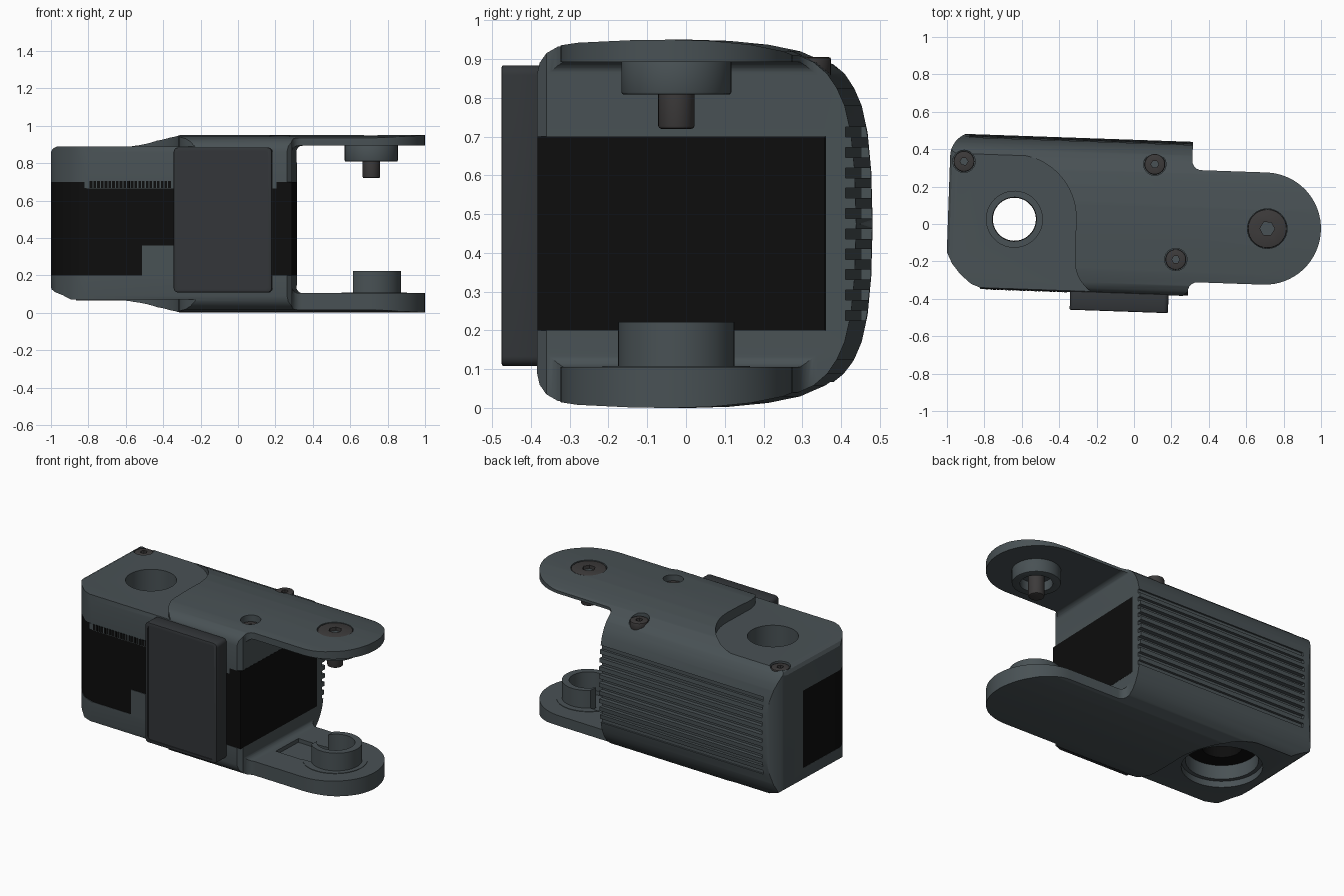
import bpy, bmesh, math

if "Cube" in bpy.data.objects:
    bpy.data.objects.remove(bpy.data.objects["Cube"])

TILT = math.radians(-2)


def material(name, r, g, b):
    m = bpy.data.materials.new(name)
    m.diffuse_color = (r, g, b, 1)
    m.use_nodes = True
    m.node_tree.nodes["Principled BSDF"].inputs["Base Color"].default_value = m.diffuse_color
    return m


SHELL = material("shell_grey", 0.066, 0.083, 0.09)
PANEL = material("panel_grey", 0.033, 0.037, 0.041)
BLACK = material("motor_black", 0.004, 0.004, 0.004)
STEEL = material("screw_steel", 0.046, 0.043, 0.043)


def arc(cx, cy, r, a0, a1, n=12):
    return [(cx + r * math.cos(math.radians(a0 + (a1 - a0) * i / n)),
             cy + r * math.sin(math.radians(a0 + (a1 - a0) * i / n))) for i in range(n + 1)]


def circle(cx, cy, r, n=40):
    return arc(cx, cy, r, 0, 360, n)[:-1]


def rect(a0, b0, a1, b1):
    return [(a0, b0), (a1, b0), (a1, b1), (a0, b1)]


def round_rect(a0, b0, a1, b1, r):
    return (arc(a0 + r, b0 + r, r, 180, 270, 6) + arc(a1 - r, b0 + r, r, 270, 360, 6)
            + arc(a1 - r, b1 - r, r, 0, 90, 6) + arc(a0 + r, b1 - r, r, 90, 180, 6))


def prism(name, pts, axis, lo, hi, mat=SHELL, bevel=0, segs=2):
    """Extrude a 2D outline along an axis."""
    place = {"x": lambda p, h: (h, *p), "y": lambda p, h: (p[0], h, p[1]),
             "z": lambda p, h: (*p, h)}[axis]
    bm = bmesh.new()
    face = bm.faces.new([bm.verts.new(place(p, lo)) for p in pts])
    ext = bmesh.ops.extrude_face_region(bm, geom=[face])
    for v in ext["geom"]:
        if isinstance(v, bmesh.types.BMVert):
            v.co["xyz".index(axis)] = hi
    bmesh.ops.recalc_face_normals(bm, faces=bm.faces)
    if bevel:
        edges = [e for e in bm.edges if e.calc_face_angle(0) > 0.6]
        bmesh.ops.bevel(bm, geom=edges, offset=bevel, segments=segs, profile=0.5, affect="EDGES")
    me = bpy.data.meshes.new(name)
    bm.to_mesh(me)
    bm.free()
    me.materials.append(mat)
    ob = bpy.data.objects.new(name, me)
    bpy.context.collection.objects.link(ob)
    return ob


def combine(target, tool, op="DIFFERENCE"):
    mod = target.modifiers.new("bool", "BOOLEAN")
    mod.operation, mod.solver, mod.object = op, "EXACT", tool
    bpy.context.view_layer.objects.active = target
    bpy.ops.object.modifier_apply(modifier=mod.name)
    bpy.data.objects.remove(tool)


def cut(target, pts, axis, lo, hi):
    combine(target, prism("cutter", pts, axis, lo, hi))


# Shell: cross-section, plan outline and side outline intersected
half = [(-.375, .09), (-.368, .06), (-.35, .035), (-.32, .018), (-.25, .008), (-.1, .001),
        (0, 0), (.1, .003), (.2, .013), (.28, .03), (.34, .058), (.375, .088), (.4, .125),
        (.42, .17), (.436, .24), (.446, .34)]
section = half + [(.45, .475)] + [(y, .95 - z) for y, z in reversed(half)]
plan = (arc(.70, 0, .3, -90, 90, 32) + arc(.35, .35, .05, 270, 180, 6) + [(.30, .46)]
        + arc(-.865, .33, .13, 90, 180, 10)
        + [(-.995, -.185), (-.965, -.245), (-.92, -.3), (-.86, -.35), (-.78, -.38), (.27, -.38)]
        + arc(.35, -.35, .05, 180, 90, 6))
side = [(-1, .15), (-.99, .125), (-.97, .11), (-.93, .095), (-.88, .07), (-.83, -.02), (1.1, -.02),
        (1.1, 1), (-.83, 1), (-.92, .9), (-.955, .891), (-.983, .878), (-1, .85)]
shell = prism("link_shell", section, "x", -1.1, 1.1)
combine(shell, prism("plan", plan, "z", -.1, 1.1), "INTERSECT")
combine(shell, prism("side", side, "y", -1, 1), "INTERSECT")

# Stepped recess around the joint hole, top and bottom
recess = (arc(-.65, .01, .34, 90, 0, 20) + arc(-.11, -.2, .2, 180, 240, 10)
          + [(-.21, -.6), (-1.2, -.6), (-1.2, .35)])
cut(shell, recess, "z", .888, 1.2)
cut(shell, recess, "z", -.2, .07)

# Fork gap between the two arms, with rounded inner corners
gap = [(1.2, .105), (1.2, .893)] + arc(.335, .858, .035, 90, 180, 6) + arc(.335, .14, .035, 180, 270, 6)
cut(shell, gap, "y", -1, 1)

# Motor pocket
cut(shell, [(-1.1, -.6), (.4, -.6), (.4, .37), (-.93, .37), (-.93, .18), (-1.1, .18)], "z", .2, .7)

# Joint bores, screw pockets and cable channel
HX, HY, PX = -.64, .003, .713
cut(shell, circle(HX, HY, .15), "z", .74, 1.2)
cut(shell, circle(HX, HY, .118), "z", .6, 1.2)
cut(shell, circle(HX, HY, .235), "z", -.2, .11)
cut(shell, circle(HX, HY, .21), "z", .05, .25)
screws = [(-.92, .303, .88), (.10, .323, .905), (.23, -.182, .91)]
for x, y, top in screws:
    cut(shell, circle(x, y, .06, 24), "z", top - .03, 1.2)
cut(shell, circle(PX, 0, .106), "z", .925, 1.2)
cut(shell, arc(PX, 0, .11, -90, 90) + [(.36, .11), (.36, -.11)], "z", .08, .2)

# Cooling grooves along the back
for i in range(10):
    z = .239 + i * .0525
    cut(shell, rect(.422, z - .013, .6, z + .013), "x", -.895, .4)

# Motor block
motor = prism("motor_block", [(-.994, .18), (-.994, -.185), (-.964, -.244), (-.919, -.298),
                              (-.86, -.347), (-.78, -.373), (.301, -.373), (.301, .3695),
                              (-.929, .3695), (-.929, .18)], "z", .2, .7, BLACK)
cut(motor, circle(HX, HY, .115), "z", 0, 1)

# Front trim: clip tab, upper strip and its comb
prism("clip_tab", rect(-.5, .195, -.33, .36), "y", -.376, -.36)
prism("upper_strip", rect(-.81, .665, .22, .705), "y", -.3755, -.3)
for i in range(22):
    x = -.78 + i * .02
    prism("comb_tooth", rect(x, .668, x + .014, .705), "y", -.378, -.37, BLACK)

# Front strap panel: rounded plate with a slim border around a shallow inset
panel = prism("strap_panel", round_rect(-.328, .108, .198, .884, .025), "y", -.47, -.37, PANEL, .006)
cut(panel, round_rect(-.308, .128, .178, .864, .018), "y", -.6, -.464)


# Socket-head screws
def screw(name, x, y, r, lo, top):
    head = prism(name, circle(x, y, r, 28), "z", lo, top, STEEL, .006)
    cut(head, circle(x, y, r * .38, 6), "z", top - .03, top + .1)


for x, y, top in screws:
    screw("cover_screw", x, y, .055, top - .05, top)
screw("pivot_screw_head", PX, 0, .104, .915, .947)

# Upper pivot boss and pin
boss = prism("upper_boss", circle(PX, 0, .142), "z", .808, .90, SHELL, .007)
cut(boss, circle(PX, 0, .095), "z", .7, .87)
prism("pivot_pin", circle(PX, 0, .047, 28), "z", .72, .90, STEEL, .008)

# Lower open socket ring on its base
base = prism("socket_base", circle(PX, 0, .19), "z", .095, .108)
ring = prism("socket_ring", circle(PX + .01, 0, .15), "z", .09, .222)
for part in (base, ring):
    cut(part, circle(PX + .005, 0, .112), "z", 0, .4)
cut(ring, rect(.4, -.3, .62, .3), "z", 0, .4)
cut(base, rect(.4, -.109, PX, .109), "z", 0, .4)

# Smooth shading and the slight twist of the whole link
for ob in bpy.data.objects:
    ob.select_set(True)
    ob.rotation_euler.z = TILT
bpy.context.view_layer.objects.active = shell
bpy.ops.object.shade_smooth_by_angle(angle=math.radians(30))
